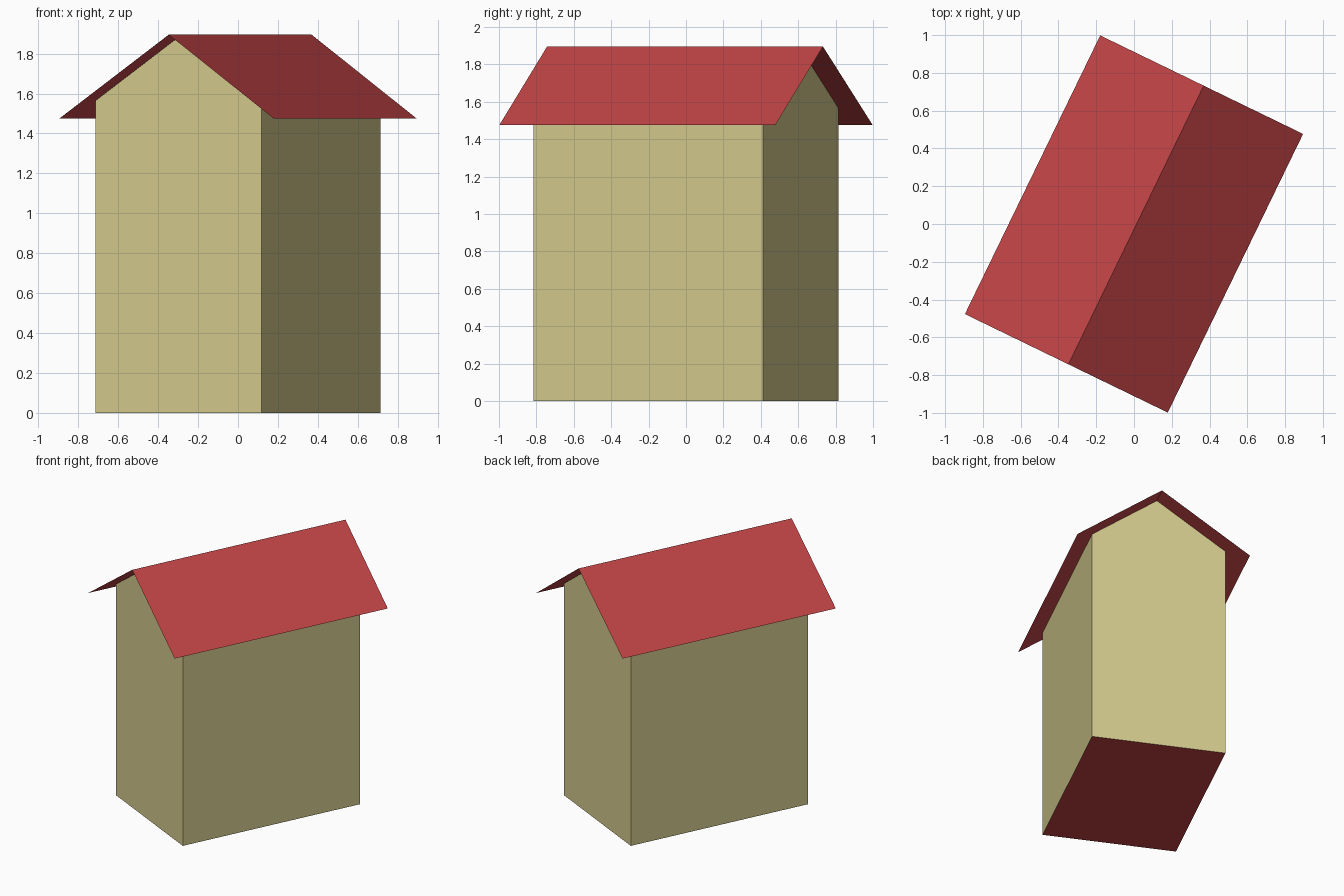
import bpy
import bmesh
from math import radians

if "Cube" in bpy.data.objects:
    bpy.data.objects.remove(bpy.data.objects["Cube"], do_unlink=True)

TURN = radians(-25.9)
EAVE_X, EAVE_Z = 0.597, 1.475
RIDGE_X, RIDGE_Z = 0.012, 1.895
WALL_X, WALL_Y = 0.462, 0.682
ROOF_Y = 0.82


def make_material(name, colour):
    mat = bpy.data.materials.new(name)
    mat.use_nodes = True
    mat.diffuse_color = (*colour, 1)
    mat.node_tree.nodes["Principled BSDF"].inputs["Base Color"].default_value = (*colour, 1)
    return mat


cream = make_material("cream wall", (0.65, 0.585, 0.265))
red = make_material("red roof", (0.54, 0.057, 0.061))


def roof_height(x):
    span = EAVE_X - RIDGE_X if x > RIDGE_X else EAVE_X + RIDGE_X
    return RIDGE_Z - (RIDGE_Z - EAVE_Z) * abs(x - RIDGE_X) / span


def extrude_profile(name, profile, half_length, closed, materials):
    """Sweep an x-z profile along the ridge direction."""
    bm = bmesh.new()
    front, back = [[bm.verts.new((x, y, z)) for x, z in profile]
                   for y in (-half_length, half_length)]
    count = len(profile)
    for i in range(count if closed else count - 1):
        j = (i + 1) % count
        bm.faces.new((front[i], front[j], back[j], back[i]))
    if closed:
        bm.faces.new(front)
        bm.faces.new(back[::-1])
    bmesh.ops.recalc_face_normals(bm, faces=bm.faces)
    if not closed and sum(f.normal.z for f in bm.faces) < 0:
        bmesh.ops.reverse_faces(bm, faces=bm.faces)
    # Underside takes the second material
    for f in bm.faces:
        if closed and f.normal.z < -0.9:
            f.material_index = 1
    mesh = bpy.data.meshes.new(name)
    bm.to_mesh(mesh)
    bm.free()
    for mat in materials:
        mesh.materials.append(mat)
    obj = bpy.data.objects.new(name, mesh)
    obj.rotation_euler.z = TURN
    bpy.context.collection.objects.link(obj)
    return obj


# House walls with gables and a red floor, tucked just under the roof
gap = 0.003
extrude_profile("house_walls", [
    (-WALL_X, 0), (WALL_X, 0),
    (WALL_X, roof_height(WALL_X) - gap),
    (RIDGE_X, RIDGE_Z - gap),
    (-WALL_X, roof_height(-WALL_X) - gap),
], WALL_Y, True, [cream, red])

# Thin pitched roof with overhanging eaves
extrude_profile("pitched_roof", [
    (-EAVE_X, EAVE_Z), (RIDGE_X, RIDGE_Z), (EAVE_X, EAVE_Z),
], ROOF_Y, False, [red])
